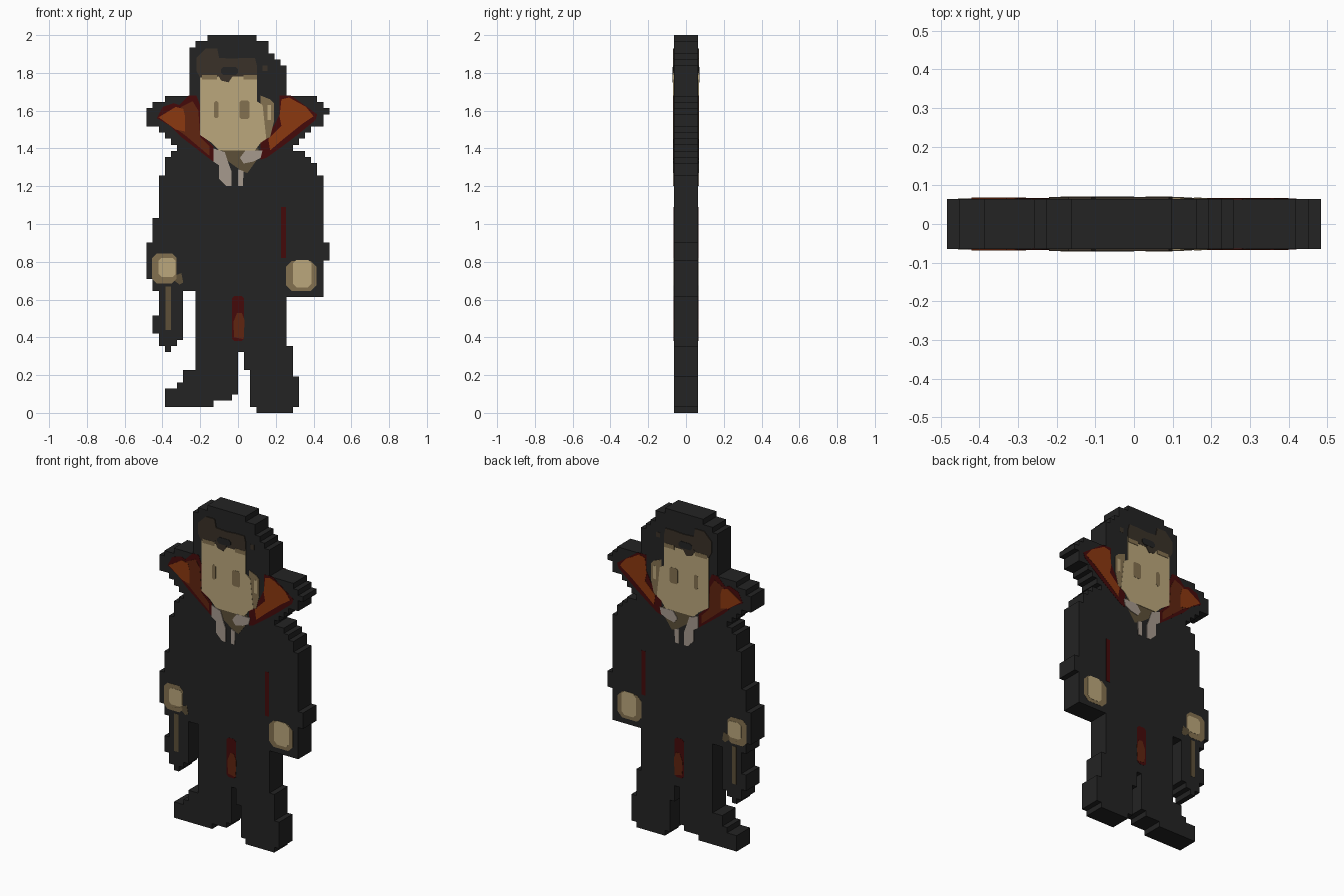
import bpy, bmesh, math

cube = bpy.data.objects.get("Cube")
if cube:
    bpy.data.objects.remove(cube, do_unlink=True)

P = 2 / 62          # size of one block
HALF = 2 * P        # half the slab depth


def material(name, rgb):
    m = bpy.data.materials.new(name)
    m.use_nodes = True
    m.diffuse_color = (*rgb, 1)
    bsdf = m.node_tree.nodes["Principled BSDF"]
    bsdf.inputs["Base Color"].default_value = (*rgb, 1)
    bsdf.inputs["Roughness"].default_value = 0.9
    return m


BLACK = material("black cloth", (0.017, 0.017, 0.017))
SKIN = material("skin", (0.50, 0.39, 0.20))
TAN = material("skin shade", (0.23, 0.165, 0.08))
OLIVE = material("deep skin shade", (0.11, 0.08, 0.04))
BROWN = material("hair brown", (0.042, 0.031, 0.021))
ORANGE = material("lining orange", (0.26, 0.04, 0.005))
RUST = material("lining rust", (0.115, 0.018, 0.005))
RED = material("dark red", (0.06, 0.003, 0.003))
LINEN = material("linen grey", (0.38, 0.32, 0.27))


def prism(bm, pts, y0, y1):
    """Extrude an outline in x, z from y0 to y1."""
    face = bm.faces.new([bm.verts.new((x, y0, z)) for x, z in pts])
    ext = bmesh.ops.extrude_face_region(bm, geom=[face])["geom"]
    verts = [g for g in ext if isinstance(g, bmesh.types.BMVert)]
    bmesh.ops.translate(bm, verts=verts, vec=(0, y1 - y0, 0))


def finish(name, bm, mat):
    bmesh.ops.recalc_face_normals(bm, faces=bm.faces)
    me = bpy.data.meshes.new(name)
    bm.to_mesh(me)
    bm.free()
    me.materials.append(mat)
    ob = bpy.data.objects.new(name, me)
    bpy.context.collection.objects.link(ob)
    return ob


def stepped(name, top, steps):
    """Blocky slab; each step is (end row, left column, right column)."""
    left, right = [], []
    for end, a, b in steps:
        for row in (top, end):
            z = 2 - row * P
            left.append(((a - 15) * P, z))
            right.append(((b - 15) * P, z))
        top = end
    outline = []
    for p in left + right[::-1]:
        if not outline or p != outline[-1]:
            outline.append(p)
    bm = bmesh.new()
    prism(bm, outline, -HALF, HALF)
    finish(name, bm, BLACK)


def plate(name, mat, layer, pts):
    """Thin painted plate on both the front and the back."""
    bm = bmesh.new()
    out = HALF + 0.0012 * layer
    for s in (-1, 1):
        prism(bm, pts, s * (HALF - 0.001), s * out)
    finish(name, bm, mat)


def rect(x0, x1, z0, z1, c=0.0):
    """Rectangle with optional cut corners."""
    if not c:
        return [(x0, z0), (x1, z0), (x1, z1), (x0, z1)]
    return [(x0 + c, z0), (x1 - c, z0), (x1, z0 + c), (x1, z1 - c),
            (x1 - c, z1), (x0 + c, z1), (x0, z1 - c), (x0, z0 + c)]


# Blocky silhouette, top to bottom
stepped("head", 0, [(1, 10, 18), (2, 8, 20), (3, 7, 20), (4, 7, 21),
                    (5, 7, 22), (10, 7, 23)])
stepped("cape_collar", 10, [(11, 3, 28), (12, 1, 29), (13, 0, 30), (15, 0, 29),
                            (16, 2, 27), (17, 3, 26), (18, 4, 25), (19, 5, 24)])
stepped("coat_and_sleeves", 19, [(20, 4, 26), (21, 3, 27), (23, 3, 28), (30, 2, 29),
                                 (34, 1, 29), (37, 0, 30), (40, 0, 29), (42, 1, 29)])
stepped("left_cuff", 42, [(43, 23, 29)])
stepped("trousers", 42, [(51, 8, 23), (52, 8, 24)])
stepped("cane", 42, [(46, 2, 6), (49, 1, 6), (50, 2, 6), (51, 2, 5), (52, 3, 4)])
stepped("right_leg_and_shoe", 52, [(55, 8, 15), (57, 6, 15), (58, 5, 15),
                                   (59, 3, 15), (60, 3, 14), (61, 3, 11)])
stepped("left_leg_and_shoe", 52, [(55, 16, 24), (56, 17, 24), (61, 17, 25), (62, 18, 24)])

# Cape lining
plate("right_lining_edge", RED, 1, [
    (-.43, 1.56), (-.40, 1.62), (-.34, 1.64), (-.31, 1.63), (-.26, 1.68), (-.22, 1.68),
    (-.19, 1.60), (-.19, 1.47), (-.13, 1.41), (-.13, 1.33), (-.17, 1.36), (-.30, 1.46), (-.36, 1.52)])
plate("right_lining_shade", RUST, 2, [
    (-.38, 1.54), (-.30, 1.62), (-.24, 1.65), (-.21, 1.60), (-.20, 1.46),
    (-.15, 1.41), (-.15, 1.36), (-.28, 1.47)])
plate("right_lining", ORANGE, 3, [
    (-.42, 1.565), (-.33, 1.62), (-.29, 1.61), (-.28, 1.57), (-.28, 1.49), (-.33, 1.50)])
plate("left_lining_edge", RED, 1, [
    (.12, 1.34), (.12, 1.44), (.19, 1.52), (.22, 1.58), (.22, 1.68), (.28, 1.68),
    (.42, 1.58), (.41, 1.55), (.30, 1.46), (.22, 1.40), (.15, 1.35)])
plate("left_lining", ORANGE, 2, [
    (.23, 1.66), (.27, 1.67), (.36, 1.62), (.40, 1.57), (.34, 1.53), (.24, 1.45),
    (.17, 1.39), (.16, 1.45), (.23, 1.52), (.22, 1.57)])

# Face, ear and neck
plate("neck", OLIVE, 1, [(-.09, 1.40), (.11, 1.40), (.10, 1.34), (.05, 1.27),
                         (.02, 1.28), (-.05, 1.33)])
plate("ear", TAN, 2, [(.12, 1.44), (.17, 1.46), (.19, 1.54), (.19, 1.64), (.17, 1.66), (.12, 1.68)])
plate("face", SKIN, 3, [
    (-.20, 1.80), (.10, 1.80), (.10, 1.65), (.13, 1.63), (.14, 1.54), (.15, 1.45),
    (.12, 1.43), (.09, 1.39), (-.10, 1.39), (-.14, 1.43), (-.20, 1.47)])
plate("ear_rim", SKIN, 3, rect(.155, .175, 1.55, 1.63))
for name, mat, x, w, h in (("right_eye", TAN, -.115, .013, .045),
                           ("left_eye", TAN, .035, .027, .048)):
    plate(name, mat, 4, rect(x - w, x + w, 1.605 - h, 1.605 + h, .009))

# Hair highlight, hairline shade and widow's peak
plate("hair_highlight", BROWN, 4, [
    (-.20, 1.775), (-.22, 1.81), (-.22, 1.88), (-.17, 1.93), (-.11, 1.93), (-.10, 1.88),
    (-.03, 1.875), (.03, 1.88), (.09, 1.88), (.10, 1.84), (.10, 1.78), (.03, 1.78), (-.10, 1.78)])
plate("right_hairline", TAN, 5, rect(-.19, -.11, 1.765, 1.79))
plate("left_hairline", TAN, 5, rect(.03, .10, 1.765, 1.79))
plate("widows_peak", BROWN, 5, [(-.11, 1.80), (-.09, 1.76), (-.05, 1.75), (-.03, 1.78), (-.03, 1.80)])
plate("hair_parting", BLACK, 6, rect(-.09, .00, 1.79, 1.83, .012))
plate("hair_fleck", BROWN, 1, rect(.13, .155, 1.81, 1.84))

# Shirt collar
plate("right_shirt_collar", LINEN, 4, [
    (-.13, 1.40), (-.07, 1.38), (-.05, 1.32), (-.035, 1.28), (-.035, 1.20),
    (-.06, 1.20), (-.10, 1.24), (-.10, 1.31), (-.13, 1.33)])
plate("left_shirt_collar", LINEN, 4, [
    (.04, 1.39), (.13, 1.39), (.12, 1.35), (.08, 1.33), (.03, 1.32), (.01, 1.35)])
plate("shirt_tab", LINEN, 4, [(.00, 1.20), (.025, 1.20), (.03, 1.28), (.00, 1.29)])

# Red details on the coat
plate("cape_seam", RED, 1, rect(.228, .255, .82, 1.09))
plate("sash", RED, 1, rect(-.032, .032, .38, .62, .014))
plate("sash_highlight", RUST, 2, [(-.02, .40), (.03, .39), (.035, .49), (.02, .53), (-.005, .53), (-.025, .48)])

# Hands and cane stripe
plate("left_hand_shade", TAN, 1, rect(.255, .415, .645, .805, .03))
plate("left_hand", SKIN, 2, rect(.29, .39, .665, .81, .02))
plate("right_hand_shade", TAN, 1, rect(-.455, -.325, .685, .845, .025))
plate("right_hand", SKIN, 2, rect(-.42, -.33, .72, .82, .015))
plate("right_thumb", OLIVE, 1, [(-.40, .70), (-.30, .74), (-.29, .69), (-.31, .68), (-.35, .71)])
plate("cane_stripe", OLIVE, 1, rect(-.385, -.355, .44, .67))
